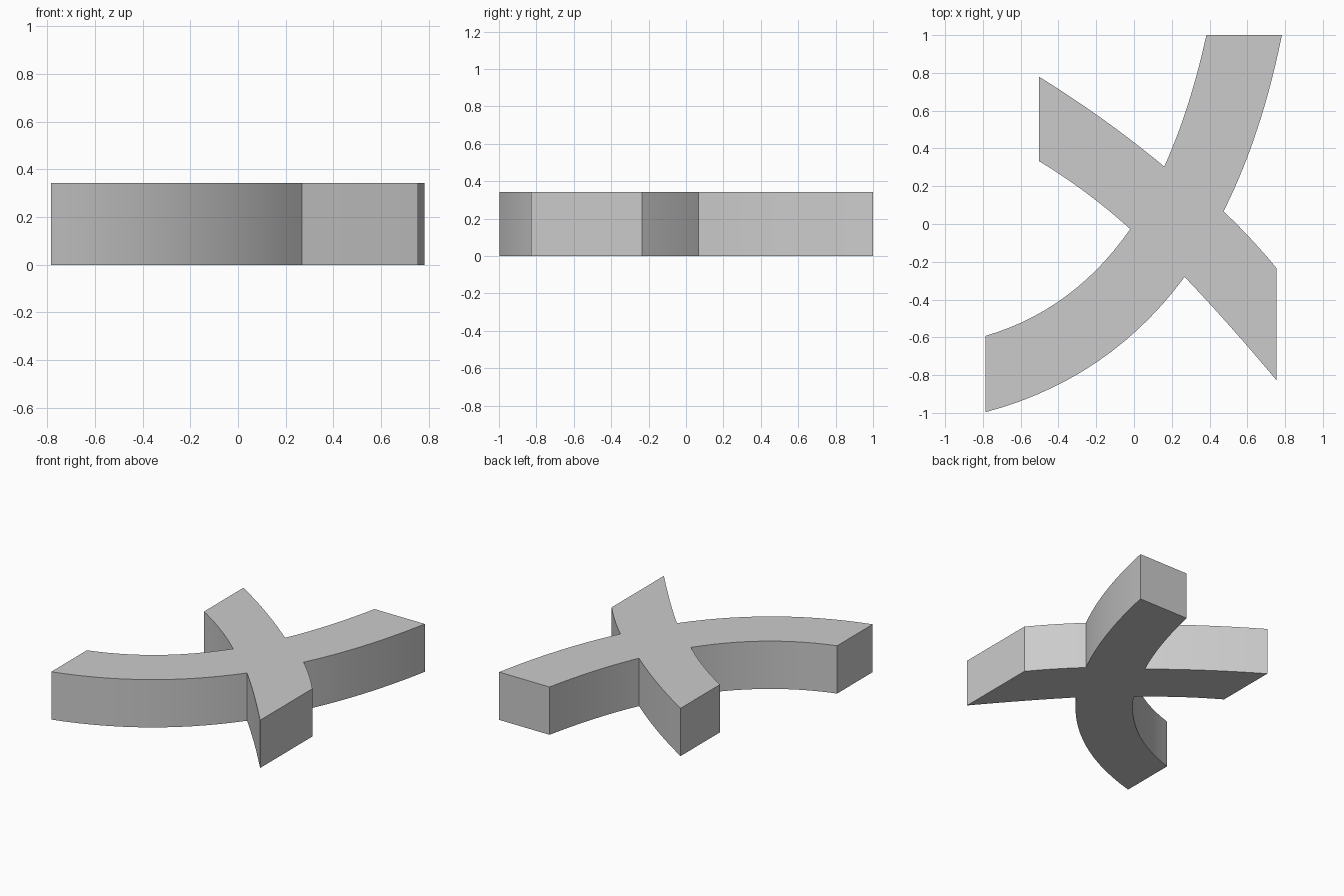
import bpy, bmesh
from mathutils import Vector

if "Cube" in bpy.data.objects:
    bpy.data.objects.remove(bpy.data.objects["Cube"])

HEIGHT = 0.343
STEPS = 14


def span(start, mid, end):
    """Points of a quadratic curve through start, mid and end (end left out)."""
    a, m, b = Vector(start), Vector(mid), Vector(end)
    c = 2 * m - (a + b) / 2
    ts = [i / STEPS for i in range(STEPS)]
    return [(1 - t) ** 2 * a + 2 * t * (1 - t) * c + t * t * b for t in ts]


# Inner corners where the two curved strips cross
south, east, north, west = (0.268, -0.28), (0.474, 0.067), (0.16, 0.304), (-0.02, -0.027)

# Outline, counter-clockwise: each arm is one edge out, a flat end, one edge back
outline = (
    span((-0.785, -0.996), (-0.195, -0.73), south)
    + span(south, (0.507, -0.54), (0.755, -0.828))
    + span((0.755, -0.235), (0.619, -0.079), east)
    + span(east, (0.652, 0.50), (0.783, 1.0))
    + span((0.383, 1.0), (0.284, 0.628), north)
    + span(north, (-0.157, 0.549), (-0.503, 0.78))
    + span((-0.503, 0.333), (-0.252, 0.164), west)
    + span(west, (-0.36, -0.382), (-0.785, -0.592))
)
# Insert the arm-end corners that the spans leave out
for index, corner in ((8, (-0.785, -0.592)), (6, (-0.503, 0.78)),
                      (4, (0.783, 1.0)), (2, (0.755, -0.828))):
    outline.insert(index * STEPS, Vector(corner))

# Extrude the outline into a solid slab
bm = bmesh.new()
face = bm.faces.new([bm.verts.new((p.x, p.y, 0)) for p in outline])
result = bmesh.ops.extrude_face_region(bm, geom=[face], use_keep_orig=True)
top = [g for g in result["geom"] if isinstance(g, bmesh.types.BMVert)]
bmesh.ops.translate(bm, verts=top, vec=(0, 0, HEIGHT))
bmesh.ops.recalc_face_normals(bm, faces=bm.faces)
mesh = bpy.data.meshes.new("crossing_slab")
bm.to_mesh(mesh)
bm.free()

slab = bpy.data.objects.new("crossing_slab", mesh)
bpy.context.collection.objects.link(slab)
bpy.context.view_layer.objects.active = slab
slab.select_set(True)
bpy.ops.object.shade_smooth_by_angle()
